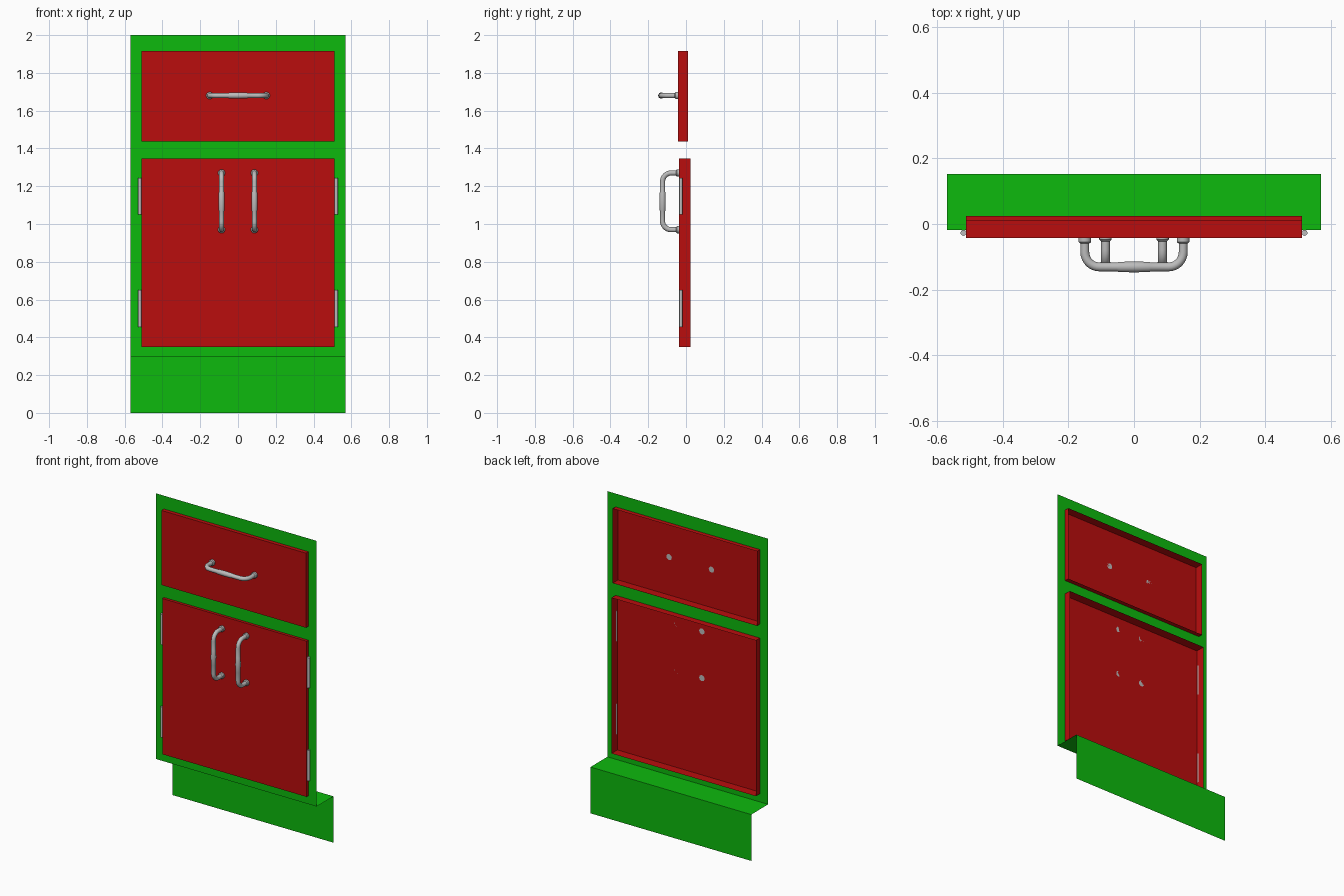
import bpy, bmesh, math
from mathutils import Vector

if "Cube" in bpy.data.objects:
    bpy.data.objects.remove(bpy.data.objects["Cube"], do_unlink=True)


def material(name, rgb):
    m = bpy.data.materials.new(name)
    m.use_nodes = True
    color = (*rgb, 1)
    m.diffuse_color = color
    m.node_tree.nodes["Principled BSDF"].inputs["Base Color"].default_value = color
    return m


GREEN = material("green_paint", (0.004, 0.49, 0.004))
RED = material("red_paint", (0.49, 0.004, 0.004))
METAL = material("grey_metal", (0.5, 0.5, 0.5))


def finish(bm, name, mat, smooth=False):
    mesh = bpy.data.meshes.new(name)
    bm.to_mesh(mesh)
    bm.free()
    mesh.materials.append(mat)
    obj = bpy.data.objects.new(name, mesh)
    bpy.context.collection.objects.link(obj)
    if smooth:
        bpy.ops.object.select_all(action='DESELECT')
        obj.select_set(True)
        bpy.context.view_layer.objects.active = obj
        bpy.ops.object.shade_smooth_by_angle(angle=math.radians(40))
    return obj


HALF_W, PANEL_W = 0.57, 0.512
FACE_Y, KICK_Y, KICK_Z = -0.018, 0.153, 0.297
DOOR_Z, DRAWER_Z = (0.35, 1.348), (1.437, 1.915)
DOOR_Y, DRAWER_Y = (-0.036, 0.024), (-0.043, 0.011)


# Thin face frame with openings, stepped back to the toe kick
def cabinet_frame():
    bm = bmesh.new()
    xs = [-HALF_W, -PANEL_W, PANEL_W, HALF_W]
    zs = [KICK_Z, *DOOR_Z, *DRAWER_Z, 2.0]
    for i in range(len(xs) - 1):
        for j in range(len(zs) - 1):
            if i == 1 and j in (1, 3):
                continue
            corners = [(xs[i], zs[j]), (xs[i + 1], zs[j]),
                       (xs[i + 1], zs[j + 1]), (xs[i], zs[j + 1])]
            bm.faces.new([bm.verts.new((x, FACE_Y, z)) for x, z in corners])
    # Recess ledge and toe kick
    profile = [(FACE_Y, KICK_Z), (KICK_Y, KICK_Z), (KICK_Y, 0)]
    rows = [[bm.verts.new((x, y, z)) for x in (-HALF_W, HALF_W)] for y, z in profile]
    for a, b in zip(rows, rows[1:]):
        bm.faces.new((a[0], b[0], b[1], a[1]))
    bmesh.ops.remove_doubles(bm, verts=bm.verts, dist=0.0001)
    finish(bm, "cabinet_frame", GREEN)


# Shallow panel, open at the back
def open_panel(name, y_range, z_range):
    bm = bmesh.new()
    bmesh.ops.create_cube(bm, size=1)
    back = [f for f in bm.faces if f.normal.y > 0.9]
    bmesh.ops.delete(bm, geom=back, context='FACES_ONLY')
    for v in bm.verts:
        v.co = Vector((2 * PANEL_W * v.co.x,
                       y_range[v.co.y > 0], z_range[v.co.z > 0]))
    finish(bm, name, RED)


# Bow handle: round tube swept along half a path, then mirrored
def handle(name, centre, along, reach=0.088, span=0.15, bend=0.045, sides=16):
    half = [(-span, 0, 0.019), (-span, 0.012, 0.019), (-span, 0.017, 0.0135)]
    for k in range(9):
        t = math.pi / 2 * k / 8
        half.append((-span + bend * (1 - math.cos(t)),
                     reach - bend * (1 - math.sin(t)), 0.0135))
    half += [(-0.052, reach, 0.0135), (-0.046, reach, 0.0155)]
    path = half + [(0, reach, 0.0165)] + [(-a, d, r) for a, d, r in reversed(half)]

    along, out = Vector(along), Vector((0, -1, 0))
    side = along.cross(out)
    pts = [Vector(centre) + along * a + out * d for a, d, r in path]
    bm = bmesh.new()
    rings = []
    for i, p in enumerate(pts):
        tangent = (pts[min(i + 1, len(pts) - 1)] - pts[max(i - 1, 0)]).normalized()
        normal = side.cross(tangent)
        ring = []
        for k in range(sides):
            t = math.tau * k / sides
            ring.append(bm.verts.new(
                p + path[i][2] * (normal * math.cos(t) + side * math.sin(t))))
        rings.append(ring)
    for a, b in zip(rings, rings[1:]):
        for k in range(sides):
            n = (k + 1) % sides
            bm.faces.new((a[k], a[n], b[n], b[k]))
    bm.faces.new(rings[0])
    bm.faces.new(rings[-1])
    bmesh.ops.recalc_face_normals(bm, faces=bm.faces)
    finish(bm, name, METAL, smooth=True)


# Hinge barrel beside the door
def hinge(name, x, z):
    bm = bmesh.new()
    bmesh.ops.create_cone(bm, cap_ends=True, segments=16, radius1=0.009,
                          radius2=0.009, depth=0.195)
    bmesh.ops.translate(bm, verts=bm.verts, vec=(x, -0.027, z))
    finish(bm, name, METAL, smooth=True)


cabinet_frame()
open_panel("door_panel", DOOR_Y, DOOR_Z)
open_panel("drawer_front", DRAWER_Y, DRAWER_Z)
handle("drawer_handle", (0, DRAWER_Y[0], 1.68), (1, 0, 0))
for label, s in (("left", 1), ("right", -1)):
    handle(f"{label}_door_handle", (s * 0.087, DOOR_Y[0], 1.12), (0, 0, 1))
    hinge(f"{label}_upper_hinge", s * 0.52, 1.147)
    hinge(f"{label}_lower_hinge", s * 0.52, 0.552)
